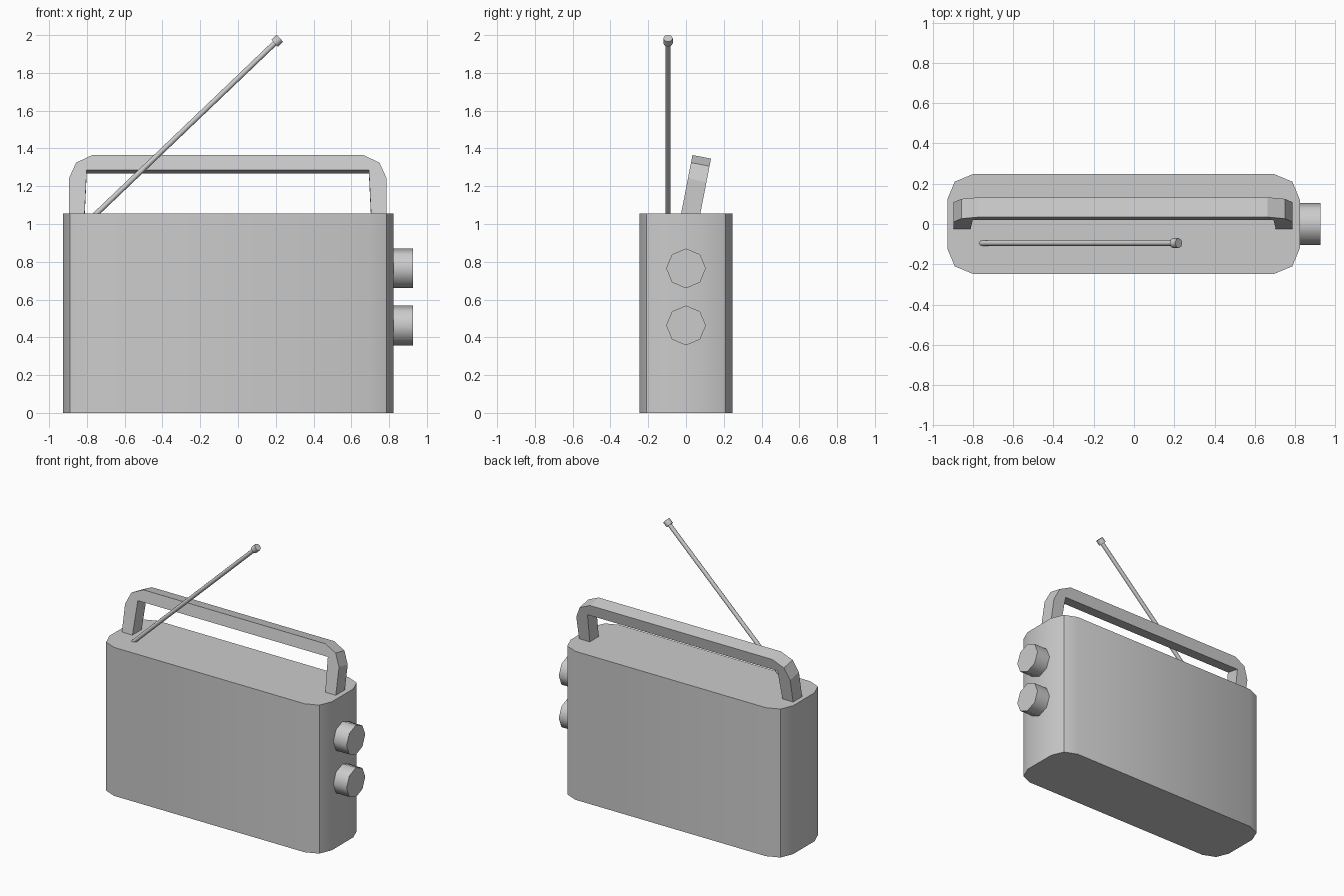
import bpy, bmesh, math
from mathutils import Vector, Matrix

if "Cube" in bpy.data.objects:
    bpy.data.objects.remove(bpy.data.objects["Cube"])


def finish(name, bm, smooth_angle=None):
    bmesh.ops.recalc_face_normals(bm, faces=bm.faces)
    mesh = bpy.data.meshes.new(name)
    bm.to_mesh(mesh)
    bm.free()
    ob = bpy.data.objects.new(name, mesh)
    bpy.context.collection.objects.link(ob)
    if smooth_angle:
        bpy.ops.object.select_all(action='DESELECT')
        ob.select_set(True)
        bpy.context.view_layer.objects.active = ob
        bpy.ops.object.shade_smooth_by_angle(angle=math.radians(smooth_angle))
    return ob


def prism(name, points, offset, smooth_angle=None):
    """Closed outline pushed along an offset vector."""
    bm = bmesh.new()
    face = bm.faces.new([bm.verts.new(p) for p in points])
    ext = bmesh.ops.extrude_face_region(bm, geom=[face], use_keep_orig=True)
    verts = [g for g in ext["geom"] if isinstance(g, bmesh.types.BMVert)]
    bmesh.ops.translate(bm, verts=verts, vec=offset)
    return finish(name, bm, smooth_angle)


def rod(name, start, end, radius, sides=8, smooth_angle=50):
    """Capped cylinder between two points."""
    a, b = Vector(start), Vector(end)
    d = b - a
    bm = bmesh.new()
    bmesh.ops.create_cone(
        bm, cap_ends=True, segments=sides, radius1=radius, radius2=radius,
        depth=d.length,
        matrix=Matrix.Translation((a + b) / 2) @ d.to_track_quat('Z', 'Y').to_matrix().to_4x4())
    return finish(name, bm, smooth_angle)


# Body: rounded rectangle with two-segment corners
left, right, half_depth, height, r = -0.927, 0.823, 0.247, 1.055, 0.126
outline = []
for cx, cy, start in ((right - r, half_depth - r, 0), (left + r, half_depth - r, 90),
                      (left + r, r - half_depth, 180), (right - r, r - half_depth, 270)):
    for step in (0, 45, 90):
        a = math.radians(start + step)
        outline.append((cx + r * math.cos(a), cy + r * math.sin(a), 0))
prism("body", outline, (0, 0, height), 30)

# Carry handle: symmetric half profile (distance from middle, length up), leaned back
middle, lean = -0.054, math.radians(11)
half = [(0.758, 0), (0.841, 0), (0.841, 0.19), (0.803, 0.275), (0.717, 0.316)]
inner = (0.747, 0.235)
profile = half + [(-x, h) for x, h in reversed(half)] + [(-inner[0], inner[1]), inner]
pts = [(middle + x, -0.026 + h * math.sin(lean), height + h * math.cos(lean))
       for x, h in profile]
prism("carry_handle", pts, (0, 0.1 * math.cos(lean), -0.1 * math.sin(lean)))

# Control knobs on the right side
for name, z in (("upper_knob", 0.765), ("lower_knob", 0.463)):
    rod(name, (0.80, 0, z), (0.927, 0, z), 0.105)

# Telescopic antenna and its tip
base, tip = Vector((-0.765, -0.095, 1.04)), Vector((0.208, -0.095, 1.97))
along = (tip - base).normalized()
rod("antenna", base, tip, 0.014)
rod("antenna_tip", tip - along * 0.019, tip + along * 0.019, 0.025)
